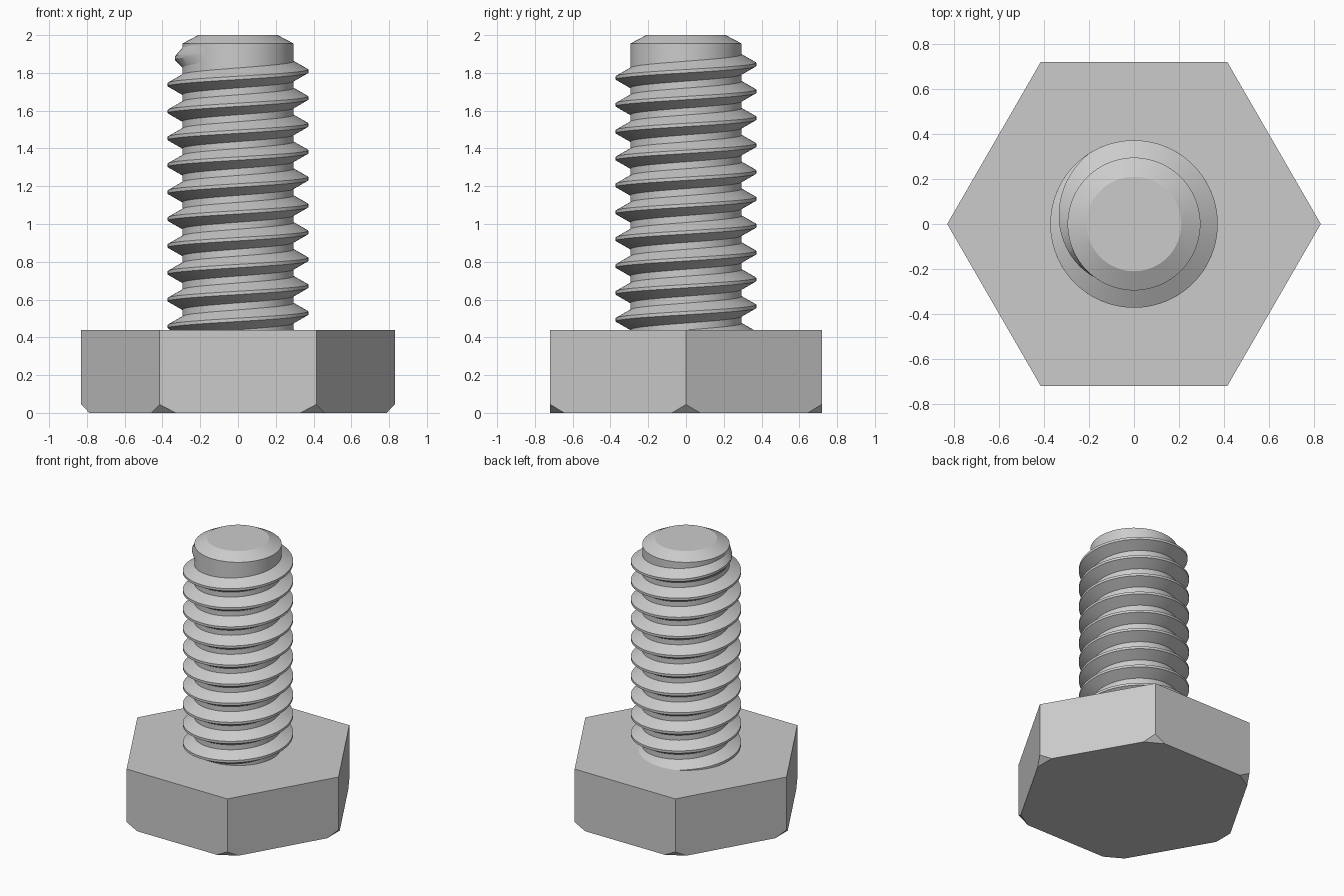
import bpy, bmesh
from math import cos, sin, radians, sqrt
from mathutils import Vector

cube = bpy.data.objects.get("Cube")
if cube:
    bpy.data.objects.remove(cube, do_unlink=True)

steel = bpy.data.materials.new("plain grey steel")
steel.use_nodes = True
GREY = (0.6, 0.6, 0.6, 1)
steel.diffuse_color = GREY
steel.node_tree.nodes["Principled BSDF"].inputs["Base Color"].default_value = GREY

HEAD_TOP, HEAD_R = 0.44, 0.83      # hex head height and corner radius
ROOT_R = 0.295                     # shank radius between the threads
PITCH = 0.1423                     # thread rise per turn
DEPTH = 0.077                      # thread height above the shank
STEPS = 96                         # segments per turn


def finish(name, bm, smooth):
    bmesh.ops.recalc_face_normals(bm, faces=bm.faces)
    mesh = bpy.data.meshes.new(name)
    bm.to_mesh(mesh)
    bm.free()
    mesh.materials.append(steel)
    obj = bpy.data.objects.new(name, mesh)
    bpy.context.collection.objects.link(obj)
    if smooth:
        bpy.ops.object.select_all(action='DESELECT')
        obj.select_set(True)
        bpy.context.view_layer.objects.active = obj
        bpy.ops.object.shade_smooth_by_angle(angle=radians(25))
    return obj


def ring(bm, radius, z, count):
    return [bm.verts.new((radius * cos(radians(360 * i / count)),
                          radius * sin(radians(360 * i / count)), z))
            for i in range(count)]


def bridge(bm, a, b):
    for i in range(len(a)):
        j = (i + 1) % len(a)
        bm.faces.new((a[i], a[j], b[j], b[i]))


def lathe(bm, profile, count):
    rings = [ring(bm, r, z, count) for r, z in profile]
    for a, b in zip(rings, rings[1:]):
        bridge(bm, a, b)
    bm.faces.new(rings[0])
    bm.faces.new(rings[-1])


# Hex head, with its six lower corners sliced off flat
bm = bmesh.new()
lathe(bm, [(HEAD_R, 0), (HEAD_R, HEAD_TOP)], 6)
bmesh.ops.recalc_face_normals(bm, faces=bm.faces)
for i in range(6):
    out = Vector((cos(radians(60 * i)), sin(radians(60 * i)), 0))
    bmesh.ops.bisect_plane(bm, geom=bm.verts[:] + bm.edges[:] + bm.faces[:],
                           plane_co=out * HEAD_R + Vector((0, 0, 0.045)),
                           plane_no=out - Vector((0, 0, 0.95)),
                           clear_outer=True)
    bmesh.ops.holes_fill(bm, edges=[e for e in bm.edges if e.is_boundary])
finish("hex_head", bm, False)

# Shank with a chamfered tip
bm = bmesh.new()
lathe(bm, [(ROOT_R, HEAD_TOP - 0.05), (ROOT_R, 1.955), (0.21, 2.0)], STEPS)
finish("shank", bm, True)

# Right-handed helical thread, fading into the shank near the tip
crest = PITCH / 16
flank = crest + DEPTH / sqrt(3)
bm = bmesh.new()
start, fade, end = -3240, 482, 595
sections = []
count = round((end - start) * STEPS / 360)
for k in range(count + 1):
    deg = start + (end - start) * k / count
    z = 1.738 + PITCH * (deg - 180) / 360
    grow = min(1, (end - deg) / (end - fade))
    peak = ROOT_R - 0.001 + (DEPTH + 0.001) * grow
    outline = [(ROOT_R - 0.02, -flank), (ROOT_R - 0.001, -flank), (peak, -crest),
               (peak, crest), (ROOT_R - 0.001, flank), (ROOT_R - 0.02, flank)]
    c, s = cos(radians(deg)), sin(radians(deg))
    sections.append([bm.verts.new((r * c, r * s, z + h)) for r, h in outline])
for a, b in zip(sections, sections[1:]):
    bridge(bm, a, b)
bm.faces.new(sections[0])
bm.faces.new(sections[-1])
finish("screw_thread", bm, True)
